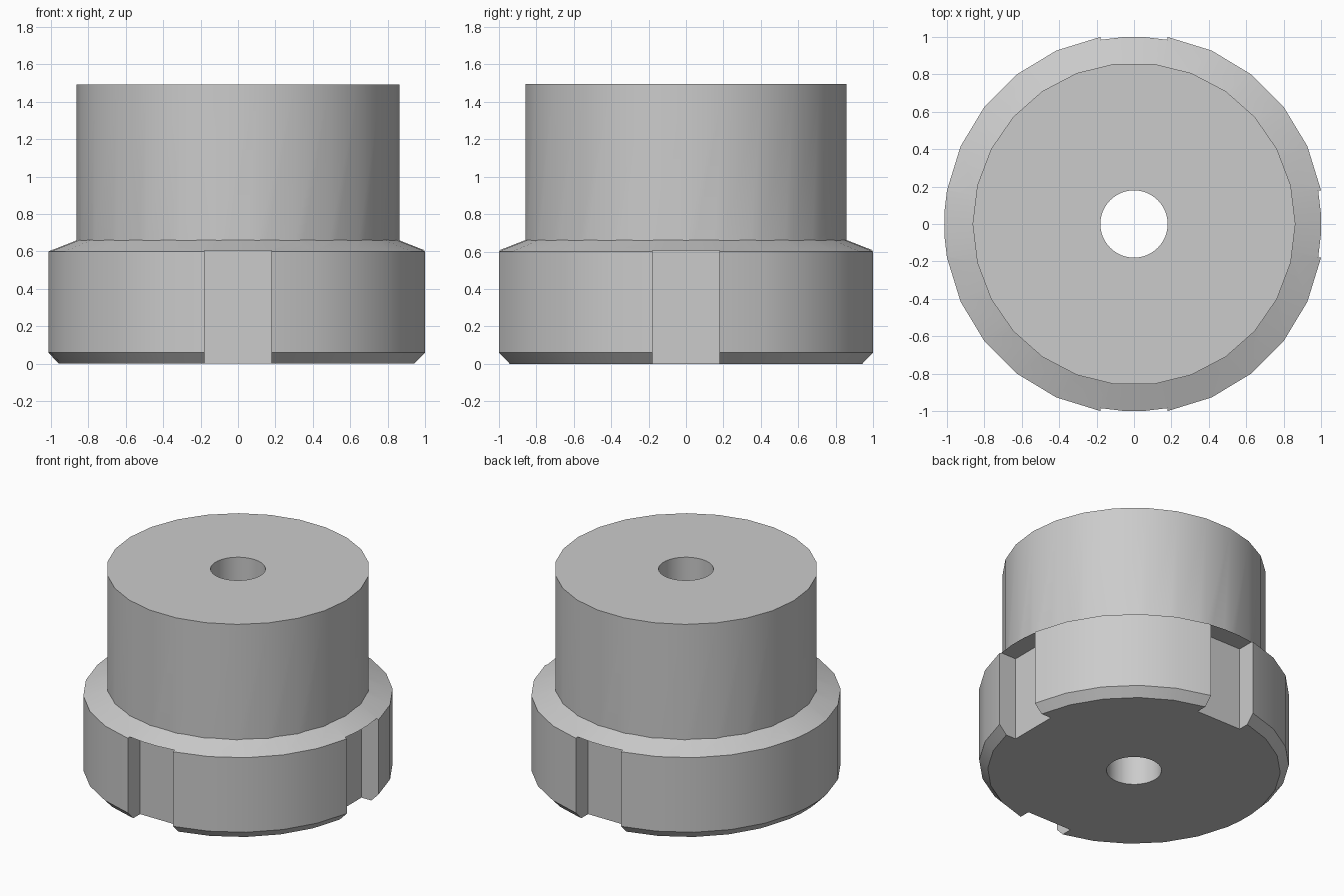
import bpy, bmesh, math

if "Cube" in bpy.data.objects:
    bpy.data.objects.remove(bpy.data.objects["Cube"])

R_OUT, R_BASE, R_BODY, R_BORE = 1.016, 0.96, 0.863, 0.18
SLOT_HALF, SLOT_FLOOR, SLOT_TOP, HEIGHT = 0.18, 0.863, 0.606, 1.494

steel = bpy.data.materials.new("steel grey")
steel.diffuse_color = (0.6, 0.6, 0.6, 1)
steel.use_nodes = True
steel.node_tree.nodes["Principled BSDF"].inputs["Base Color"].default_value = steel.diffuse_color


def finish(name, bm):
    bmesh.ops.recalc_face_normals(bm, faces=bm.faces)
    me = bpy.data.meshes.new(name)
    bm.to_mesh(me)
    bm.free()
    me.materials.append(steel)
    ob = bpy.data.objects.new(name, me)
    bpy.context.collection.objects.link(ob)
    return ob


def lathe(name, profile, angles):
    """Closed solid from (radius, z) rings at the given angles."""
    bm = bmesh.new()
    rings = [[bm.verts.new((r * math.cos(a), r * math.sin(a), z)) for a in angles]
             for r, z in profile]
    n = len(angles)
    for lo, hi in zip(rings, rings[1:]):
        for i in range(n):
            j = (i + 1) % n
            bm.faces.new((lo[i], lo[j], hi[j], hi[i]))
    bm.faces.new(rings[0][::-1])
    bm.faces.new(rings[-1])
    return finish(name, bm)


def even(n):
    return [2 * math.pi * i / n for i in range(n)]


def combine(target, tool, operation):
    tool.hide_render = True
    mod = target.modifiers.new("cut", 'BOOLEAN')
    mod.operation = operation
    mod.solver = 'EXACT'
    mod.object = tool
    bpy.context.view_layer.objects.active = target
    bpy.ops.object.modifier_apply(modifier=mod.name)
    bpy.data.objects.remove(tool)


# Collar: per quadrant, three steps across a slot and five between slots
edge = math.asin(SLOT_HALF / R_OUT)
collar_angles = []
for q in range(4):
    start = q * math.pi / 2
    collar_angles += [start - edge + 2 * edge * i / 3 for i in range(3)]
    arc = math.pi / 2 - 2 * edge
    collar_angles += [start + edge + arc * i / 5 for i in range(5)]
nut = lathe("slotted_collar_nut",
            [(R_BASE, 0), (R_OUT, 0.06), (R_OUT, 0.6), (0.84, 0.669)], collar_angles)

# Four wrench slots, open at the bottom
for q in range(4):
    bm = bmesh.new()
    bmesh.ops.create_cube(bm, size=1)
    for v in bm.verts:
        v.co.x = SLOT_FLOOR if v.co.x < 0 else 1.3
        v.co.y = SLOT_HALF if v.co.y > 0 else -SLOT_HALF
        v.co.z = SLOT_TOP if v.co.z > 0 else -0.2
        a = q * math.pi / 2
        c, s = round(math.cos(a)), round(math.sin(a))
        v.co.x, v.co.y = c * v.co.x - s * v.co.y, s * v.co.x + c * v.co.y
    combine(nut, finish("slot_cutter", bm), 'DIFFERENCE')

# Upper cylinder and the bore through everything
combine(nut, lathe("body", [(R_BODY, 0.63), (R_BODY, HEIGHT)], even(26)), 'UNION')
combine(nut, lathe("bore", [(R_BORE, -0.2), (R_BORE, 1.8)], even(48)), 'DIFFERENCE')

nut.select_set(True)
bpy.context.view_layer.objects.active = nut
bpy.ops.object.shade_smooth_by_angle(angle=math.radians(30))
